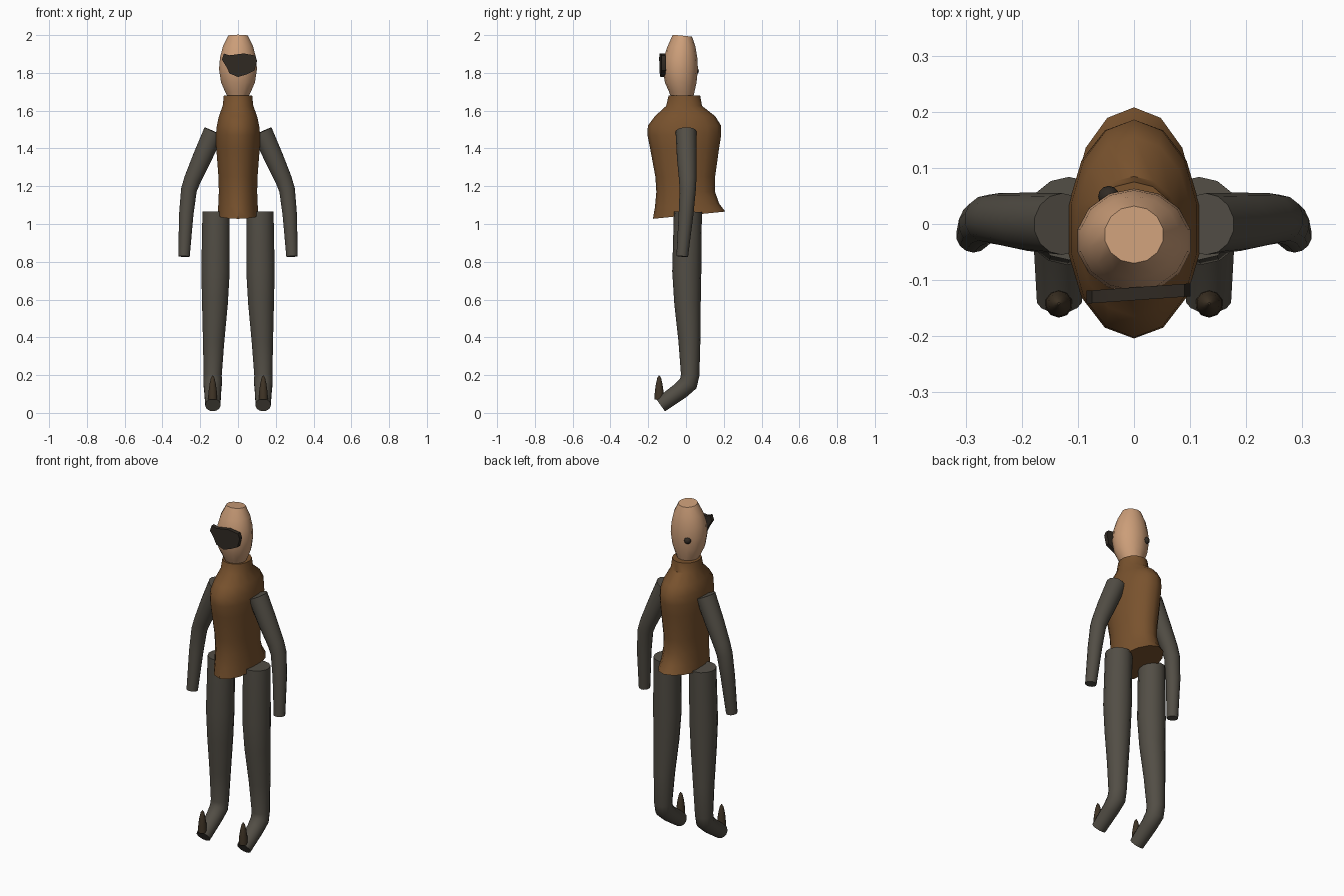
import bpy
import bmesh
import math
from mathutils import Vector

if "Cube" in bpy.data.objects:
    bpy.data.objects.remove(bpy.data.objects["Cube"])


def material(name, rgb):
    m = bpy.data.materials.new(name)
    m.diffuse_color = (*rgb, 1)
    m.use_nodes = True
    m.node_tree.nodes["Principled BSDF"].inputs["Base Color"].default_value = m.diffuse_color
    return m


SKIN = material("skin", (0.60, 0.34, 0.19))
BROWN = material("brown_leather", (0.19, 0.085, 0.027))
GREY = material("grey_cloth", (0.085, 0.076, 0.060))
DARK = material("dark_visor", (0.030, 0.023, 0.017))
TOE = material("dark_brown", (0.050, 0.034, 0.019))


def finish(name, bm, mat, angle=40):
    bmesh.ops.recalc_face_normals(bm, faces=bm.faces)
    me = bpy.data.meshes.new(name)
    bm.to_mesh(me)
    bm.free()
    me.materials.append(mat)
    me.shade_smooth()
    me.set_sharp_from_angle(angle=math.radians(angle))
    ob = bpy.data.objects.new(name, me)
    bpy.context.collection.objects.link(ob)
    return ob


def loft(name, rings, mat):
    """Skin a list of equal point rings and cap both ends."""
    bm = bmesh.new()
    vs = [[bm.verts.new(p) for p in r] for r in rings]
    n = len(vs[0])
    for a, b in zip(vs, vs[1:]):
        for i in range(n):
            j = (i + 1) % n
            bm.faces.new((a[i], a[j], b[j], b[i]))
    bm.faces.new(vs[0])
    bm.faces.new(vs[-1])
    return finish(name, bm, mat)


def body(name, sections, mat, n=14):
    """Stacked ellipses: (z, half width, front y, back y, tilt)."""
    rings = []
    for z, rx, y0, y1, tilt in sections:
        ring = []
        for i in range(n):
            a = 2 * math.pi * i / n
            y = (y0 + y1) / 2 + math.cos(a) * (y1 - y0) / 2
            ring.append((math.sin(a) * rx, y, z + tilt * y))
        rings.append(ring)
    return loft(name, rings, mat)


def limb(name, path, mat, n=14):
    """Round tube through (x, y, z, radius) points."""
    pts = [Vector(p[:3]) for p in path]
    rings = []
    for i, p in enumerate(pts):
        t = Vector((0, 0, 0))
        if i > 0:
            t += (p - pts[i - 1]).normalized()
        if i < len(pts) - 1:
            t += (pts[i + 1] - p).normalized()
        t.normalize()
        u = t.cross(Vector((1, 0, 0))).normalized()
        v = t.cross(u)
        rings.append([p + path[i][3] * (u * math.cos(a) + v * math.sin(a))
                      for a in (2 * math.pi * k / n for k in range(n))])
    return loft(name, rings, mat)


# Vest with collar
body("vest", [
    (1.045, 0.110, -0.175, 0.208, 0.10),
    (1.10, 0.107, -0.164, 0.175, 0.05),
    (1.17, 0.104, -0.157, 0.154, 0),
    (1.25, 0.106, -0.162, 0.154, 0),
    (1.40, 0.118, -0.190, 0.175, 0),
    (1.47, 0.120, -0.204, 0.186, 0),
    (1.52, 0.115, -0.202, 0.186, 0),
    (1.57, 0.104, -0.165, 0.155, 0),
    (1.625, 0.083, -0.105, 0.085, 0),
    (1.68, 0.077, -0.092, 0.075, 0)], BROWN)

# Egg-shaped head with a flat crown
body("head", [
    (1.66, 0.050, -0.075, 0.035, 0),
    (1.70, 0.070, -0.090, 0.045, 0),
    (1.75, 0.092, -0.112, 0.056, 0),
    (1.82, 0.103, -0.123, 0.063, 0),
    (1.88, 0.098, -0.118, 0.060, 0),
    (1.94, 0.082, -0.098, 0.050, 0),
    (1.995, 0.053, -0.070, 0.032, -0.1)], SKIN)

# Visor plate, slightly turned
outline = [(-0.085, 1.87), (-0.075, 1.902), (-0.045, 1.893), (0.03, 1.903),
           (0.09, 1.892), (0.101, 1.865), (0.087, 1.812), (0.045, 1.792),
           (0.0, 1.778), (-0.045, 1.797), (-0.06, 1.83)]
front = [(x, -0.132 + 0.07 * x - 0.004, z) for x, z in outline]
back = [(x, y + 0.023, z) for x, y, z in front]
loft("visor", [front, back], DARK)

# Small knob on the back of the head
bm = bmesh.new()
bmesh.ops.create_uvsphere(bm, u_segments=12, v_segments=8, radius=0.019)
bmesh.ops.translate(bm, verts=bm.verts, vec=(-0.045, 0.049, 1.81))
finish("head_knob", bm, DARK)

# Paired arms, legs and toe spikes
for side, s in (("left", -1), ("right", 1)):
    limb(side + "_arm", [
        (s * 0.128, 0.000, 1.490, 0.055),
        (s * 0.190, 0.004, 1.350, 0.052),
        (s * 0.241, 0.009, 1.235, 0.046),
        (s * 0.260, 0.009, 1.180, 0.043),
        (s * 0.274, 0.000, 1.050, 0.039),
        (s * 0.286, -0.020, 0.828, 0.031)], GREY)
    limb(side + "_leg", [
        (s * 0.116, 0.010, 1.065, 0.074),
        (s * 0.119, 0.004, 0.75, 0.077),
        (s * 0.122, 0.008, 0.58, 0.070),
        (s * 0.129, 0.018, 0.38, 0.058),
        (s * 0.134, 0.022, 0.20, 0.049),
        (s * 0.134, 0.012, 0.155, 0.050),
        (s * 0.134, -0.030, 0.117, 0.046),
        (s * 0.133, -0.135, 0.042, 0.041)], GREY)
    limb(side + "_toe_spike", [
        (s * 0.134, -0.142, 0.072, 0.025),
        (s * 0.134, -0.142, 0.115, 0.023),
        (s * 0.134, -0.142, 0.155, 0.017),
        (s * 0.134, -0.142, 0.185, 0.010),
        (s * 0.134, -0.142, 0.198, 0.002)], TOE, 10)
